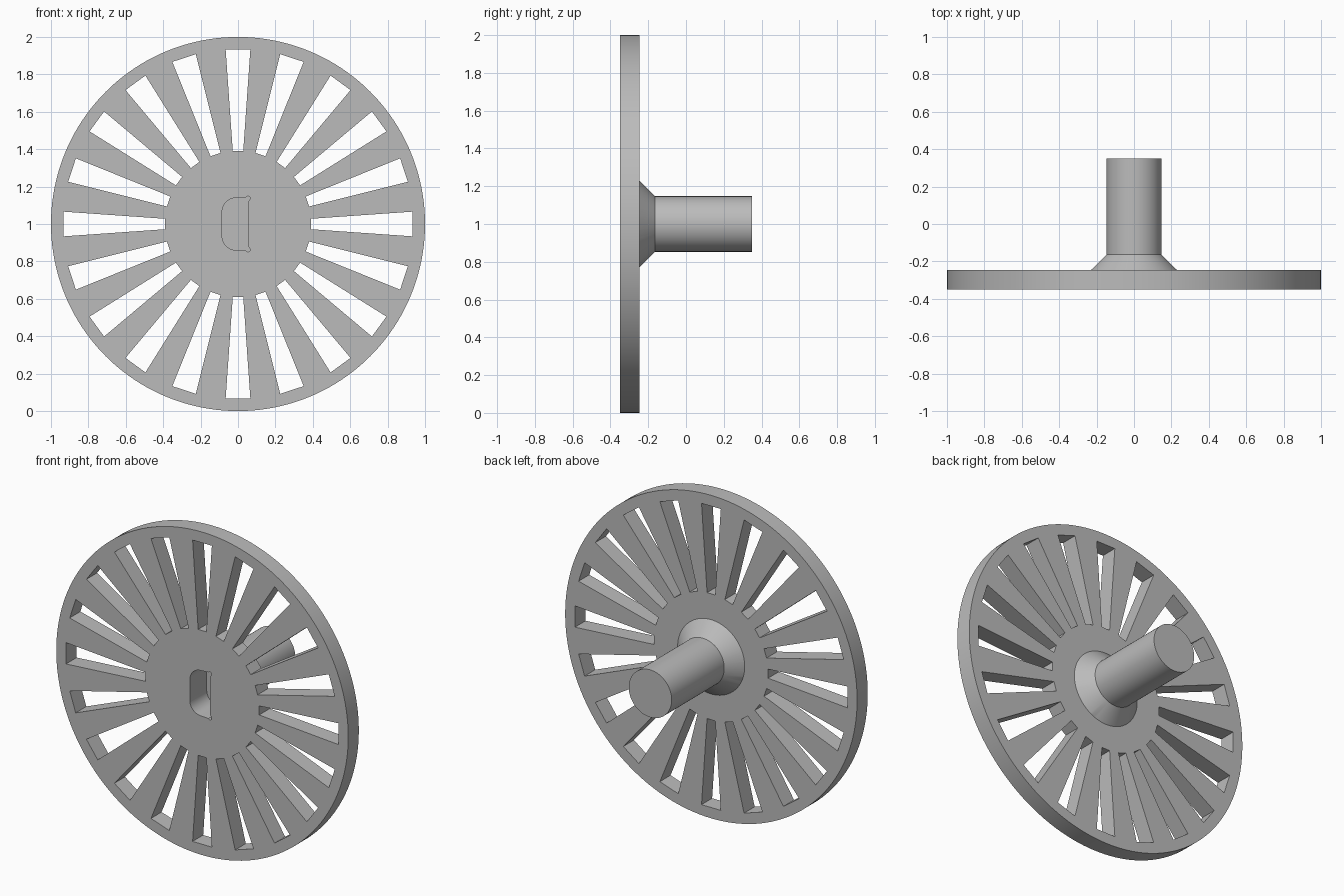
import bpy, bmesh
from math import sin, cos, pi, radians
from mathutils import Vector, Matrix

cube = bpy.data.objects.get("Cube")
if cube:
    bpy.data.objects.remove(cube, do_unlink=True)

grey = bpy.data.materials.new("plain grey")
grey.use_nodes = True
colour = (0.5, 0.5, 0.5, 1)
grey.diffuse_color = colour
grey.node_tree.nodes["Principled BSDF"].inputs["Base Color"].default_value = colour

SLOTS = 20
FRONT, BACK, CENTRE = -0.35, -0.246, 1.0


def arc(cx, cy, r, start, end, n):
    """Points along an arc, angles in degrees."""
    angles = [radians(start + (end - start) * i / n) for i in range(n + 1)]
    return [(cx + r * cos(a), cy + r * sin(a)) for a in angles]


def select_only(obj):
    bpy.ops.object.select_all(action="DESELECT")
    obj.select_set(True)
    bpy.context.view_layer.objects.active = obj


def prism(name, outlines, y0, y1):
    """Extrude outlines (x, z around the axle) from y0 to y1; inner ones are holes."""
    curve = bpy.data.curves.new(name, "CURVE")
    curve.dimensions = "2D"
    curve.fill_mode = "BOTH"
    curve.extrude = (y1 - y0) / 2
    for points in outlines:
        spline = curve.splines.new("POLY")
        spline.points.add(len(points) - 1)
        for target, (x, z) in zip(spline.points, points):
            target.co = (x, z, 0, 1)
        spline.use_cyclic_u = True
    obj = bpy.data.objects.new(name, curve)
    bpy.context.collection.objects.link(obj)
    select_only(obj)
    bpy.ops.object.convert(target="MESH")
    obj = bpy.context.object
    bm = bmesh.new()
    bm.from_mesh(obj.data)
    bmesh.ops.remove_doubles(bm, verts=bm.verts, dist=1e-5)
    bmesh.ops.recalc_face_normals(bm, faces=bm.faces)
    bm.transform(Matrix.Translation((0, (y0 + y1) / 2, CENTRE)) @ Matrix.Rotation(pi / 2, 4, "X"))
    bm.to_mesh(obj.data)
    bm.free()
    return obj


def lathe(name, profile, steps):
    """Spin a (radius, y) profile around the axle."""
    bm = bmesh.new()
    verts = [bm.verts.new((r, y, CENTRE)) for r, y in profile]
    edges = [bm.edges.new(pair) for pair in zip(verts, verts[1:])]
    bmesh.ops.spin(bm, geom=verts + edges, cent=(0, 0, CENTRE), axis=(0, 1, 0),
                   angle=2 * pi, steps=steps, use_duplicate=False)
    bmesh.ops.remove_doubles(bm, verts=bm.verts, dist=1e-5)
    bmesh.ops.holes_fill(bm, edges=bm.edges)
    bmesh.ops.recalc_face_normals(bm, faces=bm.faces)
    mesh = bpy.data.meshes.new(name)
    bm.to_mesh(mesh)
    bm.free()
    obj = bpy.data.objects.new(name, mesh)
    bpy.context.collection.objects.link(obj)
    return obj


def combine(obj, other, operation):
    mod = obj.modifiers.new(operation.lower(), "BOOLEAN")
    mod.operation, mod.solver, mod.object = operation, "EXACT", other
    select_only(obj)
    bpy.ops.object.modifier_apply(modifier=mod.name)
    bpy.data.objects.remove(other, do_unlink=True)


# Slotted disc: round rim with tapered radial slots
outlines = [arc(0, 0, 1, 0, 360, 160)[:-1]]
slot = [Vector(p) for p in ((0.39, -0.028), (0.933, -0.066), (0.933, 0.066), (0.39, 0.028))]
for i in range(SLOTS):
    turn = Matrix.Rotation(2 * pi * i / SLOTS, 2)
    outlines.append([tuple(turn @ p) for p in slot])
wheel = prism("slotted_wheel", outlines, FRONT, BACK)

# Flared hub and solid shaft on the back
hub = lathe("hub_and_shaft", [(0.23, BACK - 0.03), (0.23, BACK), (0.147, -0.164), (0.147, 0.35)], 96)
combine(wheel, hub, "UNION")

# D-shaped blind socket with small corner reliefs in the front
upper = ([(0.053, 0.115)] + arc(0.053, 0.137, 0.012, -40, 150, 8)
         + arc(-0.01, 0.065, 0.075, 90, 180, 10))
lower = [(x, -z) for x, z in reversed(upper)]
socket = prism("socket_cutter", [upper + lower], FRONT - 0.05, FRONT + 0.165)
socket.hide_render = True
combine(wheel, socket, "DIFFERENCE")

# Finish
wheel.data.materials.clear()
wheel.data.materials.append(grey)
for face in wheel.data.polygons:
    face.material_index = 0
select_only(wheel)
bpy.ops.object.shade_smooth_by_angle(angle=radians(30))
